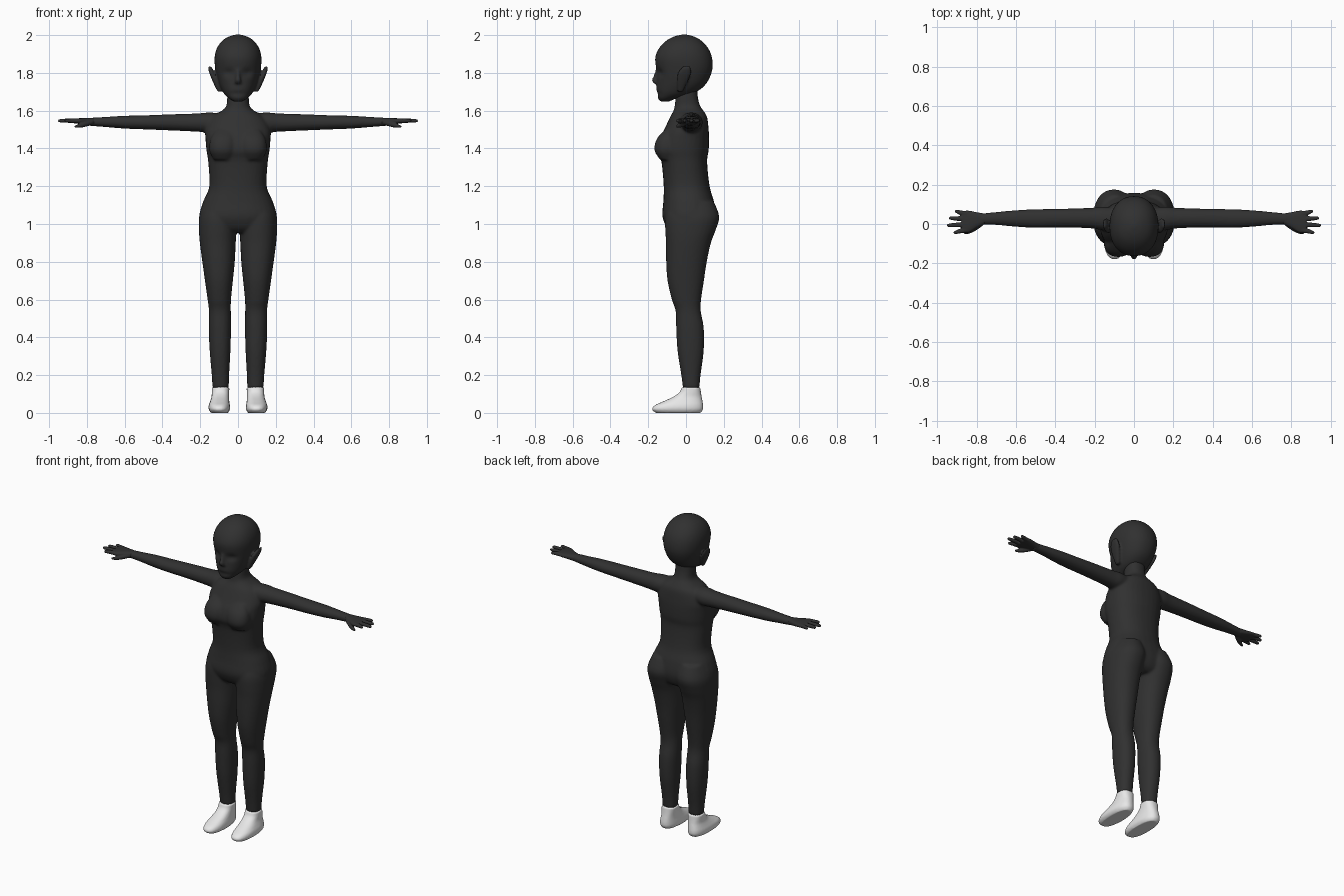
import bpy, bmesh, math
from mathutils import Vector

# ---------- materials ----------
def material(name, v):
    m = bpy.data.materials.new(name)
    m.diffuse_color = (v, v, v, 1)
    return m

DARK = material("charcoal", 0.03)
LIGHT = material("light grey", 0.8)


# ---------- helpers ----------
def smooth_rows(rows, steps=4):
    """Catmull-Rom interpolation of ring parameters."""
    out = []
    for i in range(len(rows) - 1):
        p = [rows[max(0, min(len(rows) - 1, i + k))] for k in (-1, 0, 1, 2)]
        for s in range(steps):
            t = s / steps
            out.append([0.5 * (2 * b + (c - a) * t + (2 * a - 5 * b + 4 * c - d) * t * t
                               + (3 * b - a - 3 * c + d) * t ** 3) for a, b, c, d in zip(*p)])
    out.append(list(rows[-1]))
    return out


def loft(bm, rows, axis="z", power=2.2, mirror=False, seg=32):
    """Closed tube; rows are (position, centre1, centre2, radius1, radius2)."""
    for side in ((1, -1) if mirror else (1,)):
        rings = []
        for t, c1, c2, r1, r2 in smooth_rows(rows):
            ring = []
            for k in range(seg):
                a = 2 * math.pi * k / seg
                c, s = math.cos(a), math.sin(a)
                u = c1 + r1 * math.copysign(abs(c) ** (2 / power), c)
                v = c2 + r2 * math.copysign(abs(s) ** (2 / power), s)
                co = (u, v, t) if axis == "z" else (t, u, v)
                ring.append(bm.verts.new((co[0] * side, co[1], co[2])))
            rings.append(ring)
        for a, b in zip(rings, rings[1:]):
            for k in range(seg):
                j = (k + 1) % seg
                bm.faces.new((a[k], a[j], b[j], b[k]))
        bm.faces.new(rings[0])
        bm.faces.new(rings[-1])


def fb(rows):
    """(z, centre x, half width, front y, back y) to loft rows."""
    return [(z, cx, (f + b) / 2, rx, (b - f) / 2) for z, cx, rx, f, b in rows]


def finish(bm, name, mat, voxel, smooth=4):
    bmesh.ops.recalc_face_normals(bm, faces=bm.faces)
    me = bpy.data.meshes.new(name)
    bm.to_mesh(me)
    bm.free()
    me.materials.append(mat)
    me.polygons.foreach_set("use_smooth", [True] * len(me.polygons))
    ob = bpy.data.objects.new(name, me)
    bpy.context.collection.objects.link(ob)
    r = ob.modifiers.new("fuse", "REMESH")
    r.mode = "VOXEL"
    r.voxel_size = voxel
    r.use_smooth_shade = True
    s = ob.modifiers.new("soften", "SMOOTH")
    s.factor = 0.5
    s.iterations = smooth
    return ob


# ---------- body: neck, torso, bust, legs, arms ----------
bm = bmesh.new()
loft(bm, fb([
    (.955, 0, .14, -.07, .11), (.98, 0, .19, -.10, .14), (1.04, 0, .206, -.125, .158),
    (1.12, 0, .184, -.12, .148), (1.20, 0, .152, -.118, .125), (1.33, 0, .158, -.13, .112),
    (1.39, 0, .167, -.15, .12), (1.45, 0, .172, -.14, .122), (1.50, 0, .172, -.115, .12),
    (1.565, 0, .14, -.085, .112), (1.60, 0, .085, -.066, .092), (1.625, 0, .062, -.06, .075),
    (1.67, 0, .057, -.055, .063), (1.73, 0, .055, -.05, .06)]), power=2.3)
loft(bm, [(1.50, .07, -.09, .045, .02), (1.45, .077, -.10, .068, .055),
          (1.39, .08, -.10, .072, .067), (1.34, .078, -.10, .05, .037)], mirror=True)
loft(bm, fb([
    (1.12, .095, .08, -.09, .147), (1.04, .102, .103, -.11, .176), (.97, .107, .1, -.11, .158),
    (.90, .107, .095, -.106, .132), (.80, .103, .086, -.105, .11), (.70, .101, .074, -.098, .095),
    (.60, .099, .062, -.075, .08), (.54, .096, .058, -.055, .078), (.45, .096, .059, -.052, .094),
    (.33, .095, .055, -.045, .094), (.20, .093, .046, -.025, .077), (.13, .092, .043, -.016, .071)]),
    mirror=True)
loft(bm, [(.08, .02, 1.542, .06, .045), (.16, .028, 1.538, .06, .052), (.22, .03, 1.537, .052, .048),
          (.35, .03, 1.538, .048, .043), (.50, .028, 1.538, .047, .037), (.60, .028, 1.539, .042, .034),
          (.70, .028, 1.540, .033, .027), (.79, .025, 1.541, .027, .021)],
     axis="x", power=2.1, mirror=True)
finish(bm, "body", DARK, .008)

# ---------- head with eye sockets, nose and ears ----------
bm = bmesh.new()
loft(bm, fb([
    (1.648, 0, .022, -.135, -.09), (1.665, 0, .048, -.148, -.05), (1.69, 0, .074, -.156, .035),
    (1.72, 0, .091, -.157, .085), (1.76, 0, .106, -.155, .118), (1.82, 0, .12, -.158, .14),
    (1.88, 0, .124, -.163, .138), (1.93, 0, .112, -.143, .118), (1.97, 0, .084, -.105, .082),
    (1.993, 0, .046, -.062, .042), (2.003, 0, .01, -.02, .0)]), power=2.2, seg=48)
for v in bm.verts:
    if v.co.y < -.05:
        for sx in (-1, 1):
            d = ((v.co.x - sx * .05) / .028) ** 2 + ((v.co.z - 1.80) / .02) ** 2
            v.co.y += .016 * math.exp(-d)
        v.co.y += .008 * math.exp(-(v.co.x / .05) ** 2 - ((v.co.z - 1.69) / .012) ** 2)
loft(bm, [(1.82, 0, -.15, .009, .010), (1.785, 0, -.156, .011, .015),
          (1.762, 0, -.163, .015, .019), (1.742, 0, -.155, .018, .012)])
loft(bm, [(1.70, .098, -.03, .010, .014), (1.75, .118, -.02, .014, .028),
          (1.80, .138, -.008, .014, .036), (1.834, .151, .004, .009, .02)], mirror=True)
finish(bm, "head", DARK, .007, 3)

# ---------- hands: palm, four fingers, thumb ----------
bm = bmesh.new()
loft(bm, [(.76, .026, 1.541, .027, .021), (.80, .02, 1.543, .04, .018),
          (.84, .012, 1.545, .056, .015), (.875, .011, 1.546, .056, .012)],
     axis="x", power=2.6, mirror=True)
for y0, y1, tip in ((.052, .064, .912), (.026, .03, .942), (-.003, -.007, .952), (-.03, -.043, .918)):
    loft(bm, [(.85, y0, 1.546, .013, .012), ((.86 + tip) / 2, (y0 + y1) / 2, 1.547, .012, .011),
              (tip - .01, y1, 1.547, .009, .009), (tip, y1, 1.546, .004, .004)],
         axis="x", mirror=True, seg=12)
loft(bm, [(.77, .005, 1.538, .014, .012), (.81, -.022, 1.527, .015, .013),
          (.845, -.04, 1.519, .011, .010), (.865, -.047, 1.516, .004, .004)],
     axis="x", mirror=True, seg=12)
finish(bm, "hands", DARK, .004, 2)

# ---------- feet ----------
bm = bmesh.new()
loft(bm, fb([
    (.0, .098, .045, -.16, .078), (.018, .099, .056, -.18, .09), (.04, .099, .056, -.166, .091),
    (.06, .097, .051, -.122, .088), (.085, .094, .046, -.068, .083), (.11, .093, .046, -.034, .079),
    (.136, .092, .047, -.022, .076)]), power=2.4, mirror=True)
finish(bm, "feet", LIGHT, .006, 2)
